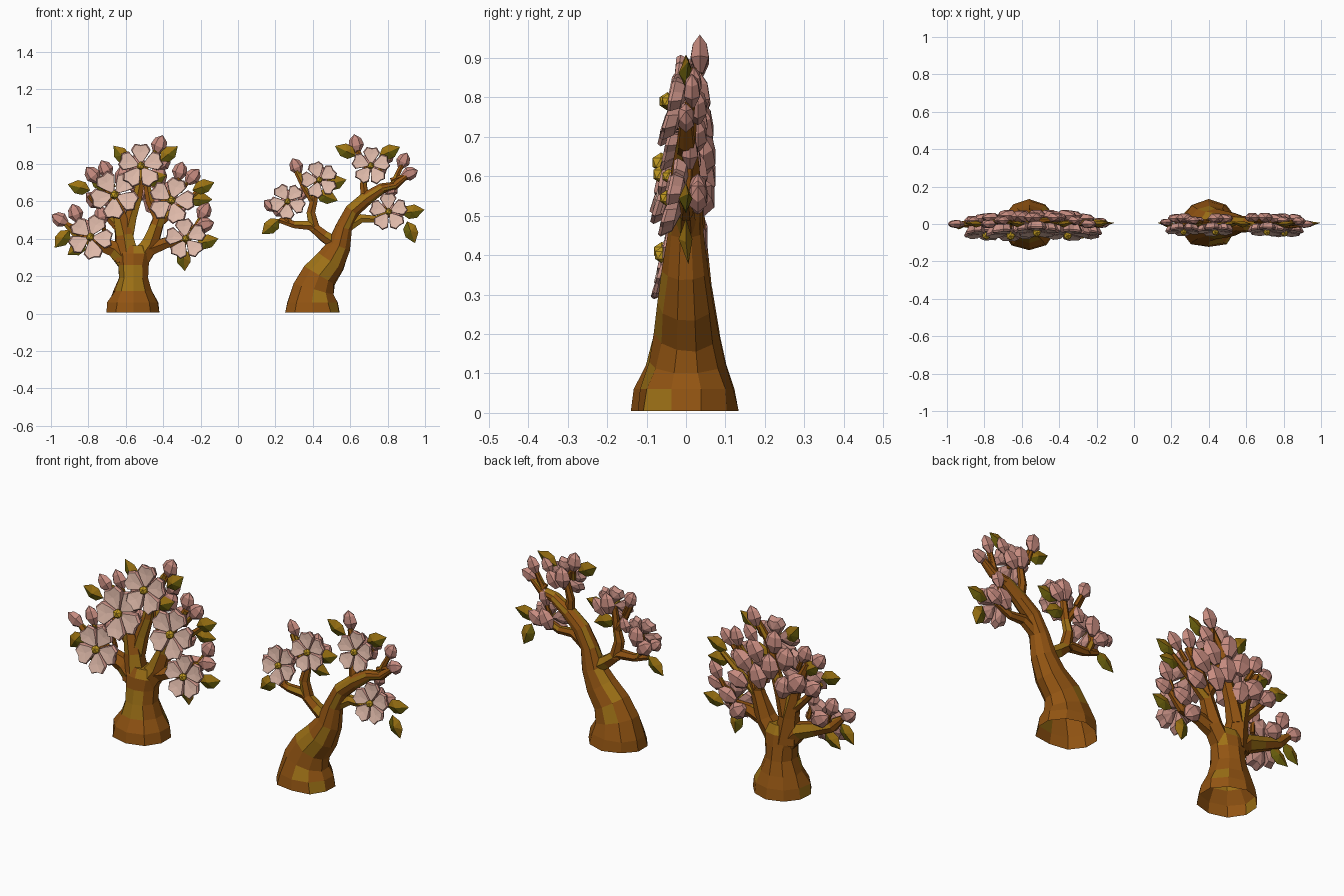
import bpy, bmesh, math, random
from mathutils import Vector

if "Cube" in bpy.data.objects:
    bpy.data.objects.remove(bpy.data.objects["Cube"])

random.seed(4)
COLORS = [("bark", (0.285, 0.088, 0.006)), ("bark_ochre", (0.34, 0.165, 0.008)),
          ("petal", (0.74, 0.49, 0.40)), ("petal_back", (0.56, 0.275, 0.23)),
          ("bud_pink", (0.57, 0.26, 0.215)), ("leaf_olive", (0.15, 0.12, 0.004)),
          ("leaf_ochre", (0.33, 0.17, 0.006)), ("pollen", (0.56, 0.34, 0.015))]
MATS = []
for name, c in COLORS:
    m = bpy.data.materials.new(name)
    m.diffuse_color = (*c, 1)
    m.use_nodes = True
    m.node_tree.nodes["Principled BSDF"].inputs["Base Color"].default_value = m.diffuse_color
    MATS.append(m)
BARK, OCHRE, PETAL, BACK, BUD, OLIVE, GOLD, POLLEN = range(8)


def finish(bm, name, bark=False):
    bmesh.ops.recalc_face_normals(bm, faces=bm.faces)
    if bark:
        # ochre patches on upper sides and on the front of the trunk
        for f in bm.faces:
            n, chance = f.normal, 0.08
            if n.z > 0.35 and f.calc_center_median().z > 0.2:
                chance = 0.5
            elif n.y < -0.85:
                chance = 0.4
            f.material_index = OCHRE if random.random() < chance else BARK
    me = bpy.data.meshes.new(name)
    bm.to_mesh(me)
    bm.free()
    for m in MATS:
        me.materials.append(m)
    bpy.context.collection.objects.link(bpy.data.objects.new(name, me))


def tube(bm, pts, sides=7, jitter=0.08, open_start=False):
    """Faceted limb through (x, y, z, radius, depth radius) stations."""
    P = [Vector(p[:3]) for p in pts]
    rings = []
    for i, p in enumerate(pts):
        t = (P[min(i + 1, len(P) - 1)] - P[max(i - 1, 0)])
        if open_start and i < 2:
            t = Vector((0, 0, 1))
        t.normalize()
        n = Vector((0, 1, 0)).cross(t).normalized()
        b = t.cross(n)
        ring = []
        for k in range(sides):
            a = math.tau * (k + 0.5) / sides
            j = 1 + random.uniform(-jitter, jitter)
            ring.append(bm.verts.new(P[i] + n * p[3] * j * math.cos(a) + b * p[4] * j * math.sin(a)))
        rings.append(ring)
    for r0, r1 in zip(rings, rings[1:]):
        for k in range(sides):
            bm.faces.new((r0[k], r0[(k + 1) % sides], r1[(k + 1) % sides], r1[k]))
    bm.faces.new(rings[-1])
    if not open_start:
        bm.faces.new(rings[0])


def limb(bm, pts, r0, r1, y0=0.0, y1=0.0):
    n = len(pts) - 1
    tube(bm, [(x, y0 + (y1 - y0) * i / n, z, r0 + (r1 - r0) * i / n, (r0 + (r1 - r0) * i / n) * 0.9)
              for i, (x, z) in enumerate(pts)], 6)


def bud(bm, x, y, z, ang, size=0.1):
    """Six-sided pointed bud centred on x, y, z, pointing along ang in the xz plane."""
    d = Vector((math.cos(ang), 0, math.sin(ang)))
    n = Vector((-d.z, 0, d.x))
    c = Vector((x, y, z)) - d * size * 0.5
    rings = []
    for t, r in ((0, 0.16), (0.38, 0.42), (0.74, 0.32)):
        rings.append([bm.verts.new(c + d * size * t + n * math.cos(k * math.pi / 3) * r * size
                      + Vector((0, math.sin(k * math.pi / 3) * r * size * 0.62, 0))) for k in range(6)])
    tip = bm.verts.new(c + d * size)
    fs = [bm.faces.new(rings[0])]
    for r0, r1 in zip(rings, rings[1:]):
        fs += [bm.faces.new((r0[k], r0[(k + 1) % 6], r1[(k + 1) % 6], r1[k])) for k in range(6)]
    fs += [bm.faces.new((rings[2][k], rings[2][(k + 1) % 6], tip)) for k in range(6)]
    for f in fs:
        f.material_index = BUD


def leaf(bm, x, y, z, ang, size=0.125):
    """Folded diamond leaf with a lighter half."""
    d = Vector((math.cos(ang), 0, math.sin(ang)))
    n = Vector((-d.z, 0, d.x))
    c = Vector((x, y, z))

    def v(t, w, h):
        return bm.verts.new(c + d * (t - 0.5) * size + n * w * size + Vector((0, h * size, 0)))
    base, tip = v(0, 0, 0), v(1, 0, 0.05)
    front, back = v(0.45, 0, -0.15), v(0.45, 0, 0.13)
    for s in (1, -1):
        e0, e1 = v(0.28, 0.28 * s, 0), v(0.62, 0.29 * s, 0)
        for mid in (front, back):
            for tri in ((base, e0, mid), (e0, e1, mid), (e1, tip, mid)):
                bm.faces.new(tri).material_index = GOLD if s * math.cos(ang) > 0 else OLIVE


def flower(bm, x, y, z, R, turn, lean=0.22):
    """Five thick notched petals and a faceted pollen knob, facing the front and tipped back."""
    for k in range(5):
        a = math.radians(turn) + math.tau * k / 5
        d = Vector((math.cos(a), 0, math.sin(a)))
        n = Vector((-d.z, 0, d.x))

        def v(t, w, h):
            p = d * t + n * w
            return bm.verts.new(Vector((x, y, z)) + (p + Vector((0, h + lean * p.z, 0))) * R)
        outline = [(0.06, 0), (0.42, -0.27), (0.72, -0.45), (1.0, -0.27), (0.95, 0),
                   (1.0, 0.27), (0.72, 0.45), (0.42, 0.27)]
        rim = [v(t, w, -0.08 * t) for t, w in outline]
        inner = [v(0.06 + (t - 0.06) * 0.95, w * 0.88, -0.05 - 0.11 * t) for t, w in outline]
        low = [v(t * 0.88, w * 0.78, 0.18) for t, w in outline]
        mid, rear = v(0.6, 0, -0.09), v(0.5, 0, 0.32)
        for i in range(8):
            j = (i + 1) % 8
            bm.faces.new((inner[i], inner[j], mid)).material_index = PETAL
            bm.faces.new((rim[i], rim[j], inner[j], inner[i])).material_index = BACK
            bm.faces.new((low[i], low[j], rim[j], rim[i])).material_index = BACK
            bm.faces.new((low[j], low[i], rear)).material_index = BACK
    before = set(bm.faces)
    knob = bmesh.ops.create_icosphere(bm, subdivisions=1, radius=0.20 * R)
    bmesh.ops.translate(bm, verts=knob["verts"], vec=(x, y - 0.14 * R, z))
    for f in set(bm.faces) - before:
        f.material_index = POLLEN


def tree(side, trunk, limbs, flowers, buds, back_buds, leaves):
    bm = bmesh.new()
    tube(bm, trunk, 10, 0.06, True)
    finish(bm, side + "_trunk", True)
    bm = bmesh.new()
    for pts, r0, r1, y0, y1 in limbs:
        limb(bm, pts, r0, r1, y0, y1)
    finish(bm, side + "_branches", True)
    # outer buds on short stalks, back buds clustered behind the flowers
    tw, bb = bmesh.new(), bmesh.new()
    for x, y, z, deg, s in buds:
        a = math.radians(deg)
        bud(bb, x, y, z, a, s)
        limb(tw, [(x - math.cos(a) * q, z - math.sin(a) * q) for q in (0.11, 0.07, 0.03)], 0.013, 0.011, y * 0.4, y)
    for x, y, z, deg, s in back_buds:
        bud(bb, x, y, z, math.radians(deg), s)
    finish(tw, side + "_bud_stalks", True)
    finish(bb, side + "_buds")
    bm = bmesh.new()
    for x, y, z, deg in leaves:
        leaf(bm, x, y, z, math.radians(deg))
    finish(bm, side + "_leaves")
    bm = bmesh.new()
    for f in flowers:
        flower(bm, *f)
    finish(bm, side + "_flowers")


# full round tree
tree("full_tree",
     [(-.56, 0, .005, .152, .135), (-.56, 0, .06, .14, .128), (-.56, 0, .12, .108, .10),
      (-.56, 0, .19, .080, .083), (-.56, 0, .26, .086, .075), (-.56, 0, .32, .098, .066),
      (-.56, 0, .365, .07, .045)],
     [([(-.58, .26), (-.66, .345), (-.76, .38), (-.86, .42), (-.92, .48)], .058, .016, 0, 0),
      ([(-.59, .28), (-.61, .42), (-.64, .55), (-.72, .72)], .072, .016, 0, .01),
      ([(-.60, .42), (-.575, .52), (-.54, .62), (-.51, .76), (-.44, .87)], .045, .014, .01, .02),
      ([(-.54, .27), (-.47, .37), (-.435, .47), (-.39, .60), (-.31, .72)], .062, .016, 0, .01),
      ([(-.49, .34), (-.38, .38), (-.28, .39), (-.20, .47)], .042, .014, 0, 0),
      ([(-.62, .44), (-.70, .52), (-.80, .63)], .028, .013, .01, .01),
      ([(-.43, .48), (-.34, .55), (-.22, .65)], .028, .013, .01, .01),
      ([(-.42, .50), (-.47, .60), (-.49, .70)], .03, .02, .01, .02)],
     [(-.52, -.03, .79, .118, 18), (-.66, -.045, .635, .128, 50), (-.355, -.045, .605, .122, 0),
      (-.79, -.045, .41, .118, 65), (-.28, -.045, .40, .108, 25)],
     [(-.42, .035, .905, 70, .105), (-.71, .02, .775, 115, .10), (-.78, 0, .745, 130, .10),
      (-.31, .02, .765, 75, .10), (-.24, 0, .735, 50, .10), (-.955, 0, .505, 150, .095),
      (-.87, .02, .54, 110, .10), (-.18, .01, .55, 60, .10), (-.175, 0, .475, 15, .10),
      (-.73, -.02, .53, 100, .10)],
     [(-.61, .04, .73, 105, .13), (-.52, .045, .67, 85, .13), (-.43, .04, .73, 60, .13),
      (-.68, .045, .62, 130, .13), (-.60, .045, .58, 100, .12), (-.45, .045, .60, 70, .13),
      (-.36, .045, .66, 45, .13), (-.33, .045, .55, 20, .12), (-.54, .035, .80, 95, .12),
      (-.77, .035, .61, 140, .11), (-.26, .03, .44, 20, .11), (-.81, .03, .46, 150, .11),
      (-.32, .03, .37, -40, .11), (-.40, .035, .81, 50, .10)],
     [(-.625, 0, .85, 130), (-.37, 0, .855, 40), (-.85, 0, .675, 165), (-.185, 0, .68, 20),
      (-.94, -.01, .40, 230), (-.165, 0, .385, 15), (-.29, -.01, .29, -85), (-.86, 0, .35, 215),
      (-.44, .01, .72, 20), (-.74, .01, .70, 150), (-.20, .01, .61, 0)])

# leaning tree
tree("leaning_tree",
     [(.40, 0, .005, .157, .128), (.395, 0, .06, .142, .12), (.405, 0, .13, .112, .095),
      (.435, 0, .205, .098, .08), (.495, 0, .28, .082, .07), (.54, 0, .36, .065, .06),
      (.565, 0, .46, .048, .046), (.61, 0, .55, .042, .042), (.685, 0, .615, .038, .036),
      (.77, 0, .67, .028, .028), (.84, 0, .685, .023, .023), (.90, 0, .735, .016, .016)],
     [([(.54, .36), (.46, .415), (.39, .47), (.30, .475), (.22, .50)], .042, .015, 0, 0),
      ([(.41, .45), (.39, .54), (.405, .60), (.42, .71)], .032, .016, 0, 0),
      ([(.40, .60), (.35, .68), (.31, .76)], .02, .012, 0, .01),
      ([(.58, .46), (.66, .51), (.74, .505), (.82, .54)], .03, .016, 0, 0),
      ([(.68, .61), (.67, .69), (.69, .78), (.64, .87)], .026, .013, 0, .02),
      ([(.82, .675), (.85, .74), (.88, .80)], .018, .012, 0, .01),
      ([(.28, .475), (.25, .54), (.26, .60)], .02, .014, 0, 0)],
     [(.71, -.03, .79, .10, 15), (.435, -.03, .715, .097, 35), (.265, -.03, .60, .095, 50),
      (.805, -.035, .545, .10, 20)],
     [(.63, .035, .910, 100, .10), (.31, .02, .79, 115, .09), (.885, .015, .82, 65, .09),
      (.92, 0, .75, 20, .09), (.80, .02, .84, 60, .085), (.82, .01, .665, 75, .09)],
     [(.345, .02, .645, 70, .08), (.17, .01, .58, 140, .08), (.70, .035, .81, 85, .11),
      (.76, .03, .78, 55, .10), (.44, .03, .74, 80, .11), (.49, .03, .71, 50, .10),
      (.27, .03, .61, 95, .11), (.22, .03, .56, 140, .10), (.80, .03, .56, 60, .11),
      (.86, .03, .55, 30, .10)],
     [(.81, 0, .865, 25), (.175, 0, .465, 220), (.925, 0, .435, -70), (.935, 0, .545, 10),
      (.475, 0, .625, -20), (.575, 0, .87, 155), (.52, 0, .70, 15)])
